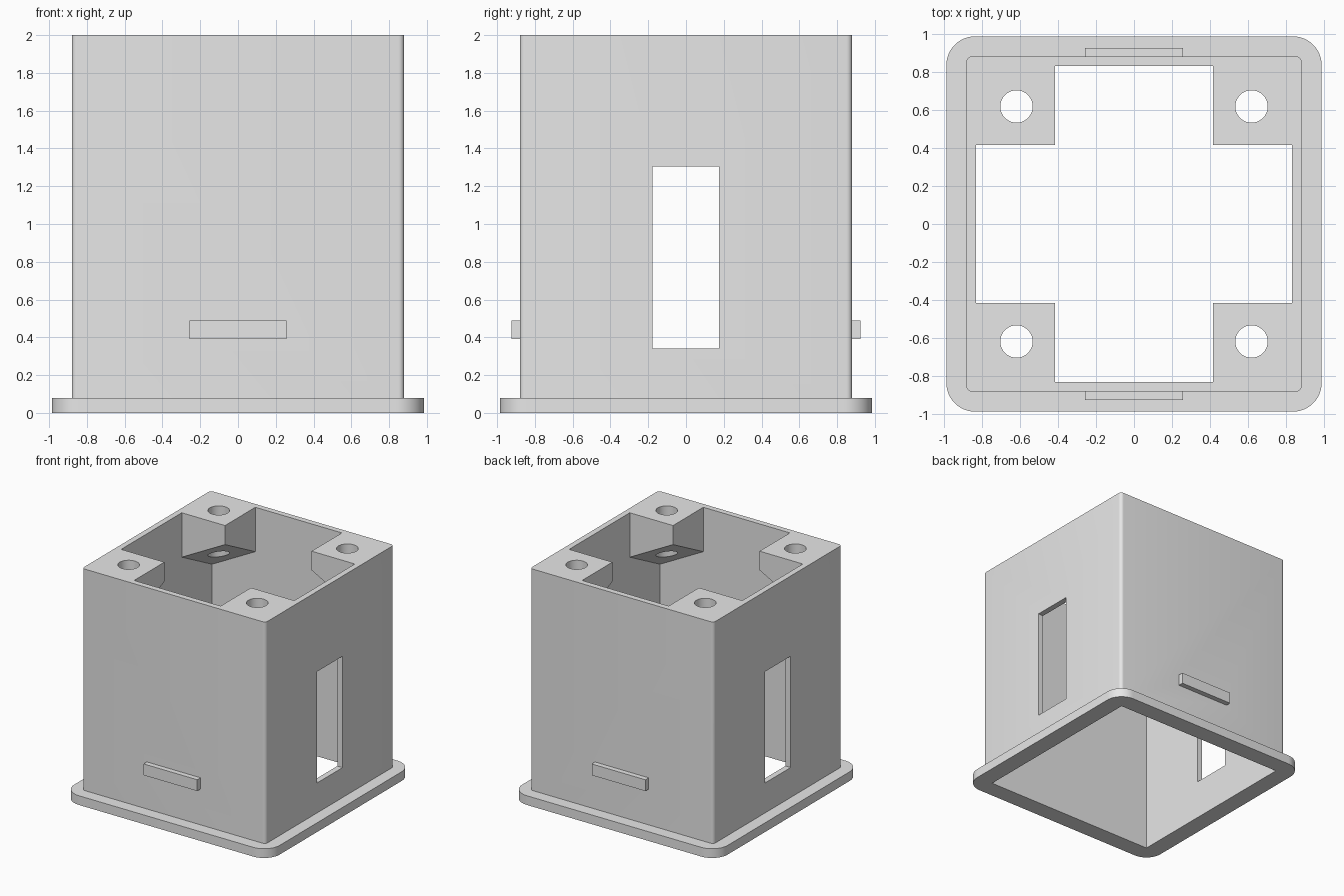
import bpy, bmesh, math

if "Cube" in bpy.data.objects:
    bpy.data.objects.remove(bpy.data.objects["Cube"])

grey = bpy.data.materials.new("plain grey")
grey.diffuse_color = (0.8, 0.8, 0.8, 1)
grey.use_nodes = True
grey.node_tree.nodes["Principled BSDF"].inputs["Base Color"].default_value = grey.diffuse_color

OUT, INN, POST = 0.88, 0.83, 0.415   # outer wall, inner wall, post edge
HOLE_POS, HOLE_R = 0.617, 0.085


def add_object(name, bm):
    bmesh.ops.recalc_face_normals(bm, faces=bm.faces)
    mesh = bpy.data.meshes.new(name)
    bm.to_mesh(mesh)
    bm.free()
    mesh.materials.append(grey)
    ob = bpy.data.objects.new(name, mesh)
    bpy.context.collection.objects.link(ob)
    return ob


def prism(name, bottom, top):
    """Solid between two matching outlines."""
    bm = bmesh.new()
    lo = [bm.verts.new(p) for p in bottom]
    hi = [bm.verts.new(p) for p in top]
    n = len(lo)
    bm.faces.new(lo)
    bm.faces.new(hi)
    for i in range(n):
        j = (i + 1) % n
        bm.faces.new((lo[i], lo[j], hi[j], hi[i]))
    return add_object(name, bm)


def slab(name, outline, z0, z1):
    return prism(name, [(x, y, z0) for x, y in outline], [(x, y, z1) for x, y in outline])


def rect(x0, x1, y0, y1):
    return [(x0, y0), (x1, y0), (x1, y1), (x0, y1)]


def rounded_square(half, r, steps):
    pts = []
    for k, (sx, sy) in enumerate([(1, 1), (-1, 1), (-1, -1), (1, -1)]):
        for i in range(steps + 1):
            a = math.pi / 2 * (k + i / steps)
            pts.append((sx * (half - r) + r * math.cos(a), sy * (half - r) + r * math.sin(a)))
    return pts


def circle(cx, cy, r, n=48):
    return [(cx + r * math.cos(2 * math.pi * i / n), cy + r * math.sin(2 * math.pi * i / n))
            for i in range(n)]


def combine(target, tool, operation):
    """Apply a boolean and remove the tool."""
    mod = target.modifiers.new("bool", 'BOOLEAN')
    mod.operation, mod.solver, mod.object = operation, 'EXACT', tool
    bpy.context.view_layer.update()
    dg = bpy.context.evaluated_depsgraph_get()
    mesh = bpy.data.meshes.new_from_object(target.evaluated_get(dg))
    target.modifiers.clear()
    target.data = mesh
    bpy.data.objects.remove(tool)


# Box body on a rounded base flange
housing = slab("housing", rounded_square(OUT, 0.03, 6), 0.04, 2.0)
combine(housing, slab("base_flange", rounded_square(0.985, 0.15, 14), 0.0, 0.08), 'UNION')

# Hollow interior, leaving four corner posts with sloped undersides
cavity = slab("cavity", rect(-INN, INN, -INN, INN), -0.2, 2.2)
corners = [(sx, sy) for sx in (-1, 1) for sy in (-1, 1)]
for sx, sy in corners:
    outline = [(sx * x, sy * y) for x, y in rect(POST, 0.95, POST, 0.95)]
    under = [(x, y, 1.835 - 0.53 * (abs(x) + abs(y) - 2 * POST)) for x, y in outline]
    combine(cavity, prism("corner_post", under, [(x, y, 2.4) for x, y in outline]), 'DIFFERENCE')
combine(housing, cavity, 'DIFFERENCE')

# Screw holes through the posts
for sx, sy in corners:
    hole = slab("screw_hole", circle(sx * HOLE_POS, sy * HOLE_POS, HOLE_R), 1.2, 2.2)
    combine(housing, hole, 'DIFFERENCE')

# Slot through both side walls
combine(housing, slab("side_slot", rect(-1.2, 1.2, -0.177, 0.175), 0.34, 1.305), 'DIFFERENCE')

# Latch tabs on front and back walls
for name, s in (("front_tab", -1), ("back_tab", 1)):
    y0, y1 = sorted((s * 0.86, s * 0.925))
    combine(housing, slab(name, rect(-0.258, 0.256, y0, y1), 0.39, 0.488), 'UNION')

# Smooth the rounded corners and holes, keep edges sharp
bpy.ops.object.select_all(action='DESELECT')
housing.select_set(True)
bpy.context.view_layer.objects.active = housing
bpy.ops.object.shade_smooth_by_angle(angle=math.radians(30))
